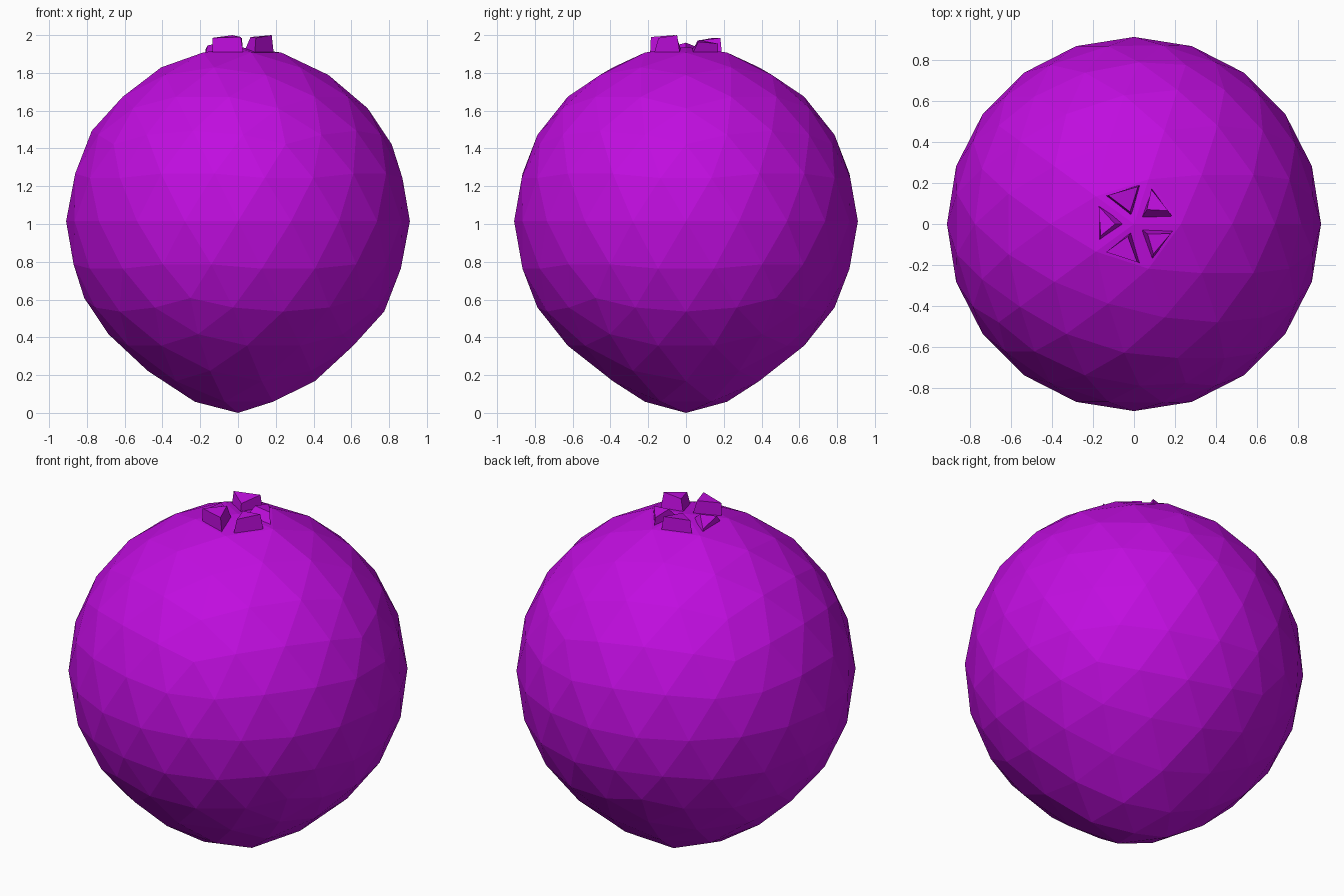
import bpy, bmesh, math
from mathutils import Vector

if "Cube" in bpy.data.objects:
    bpy.data.objects.remove(bpy.data.objects["Cube"])

mat = bpy.data.materials.new("berry_purple")
mat.diffuse_color = (0.53, 0.004, 0.74, 1)
mat.use_nodes = True
mat.node_tree.nodes["Principled BSDF"].inputs["Base Color"].default_value = mat.diffuse_color
R, CZ = 0.91, 1.015


def make_object(name, bm):
    bmesh.ops.recalc_face_normals(bm, faces=bm.faces[:])
    mesh = bpy.data.meshes.new(name)
    bm.to_mesh(mesh)
    bm.free()
    mesh.materials.append(mat)
    ob = bpy.data.objects.new(name, mesh)
    bpy.context.collection.objects.link(ob)
    return ob


# Berry body: low-poly sphere with the bottom softly pulled to a point
bm = bmesh.new()
bmesh.ops.create_icosphere(bm, subdivisions=3, radius=R)
for v in bm.verts:
    r = math.hypot(v.co.x, v.co.y)
    if v.co.z < 0:
        fall = max(0.0, 1 - r / 0.65)
        v.co.z -= 0.105 * (3 * fall ** 2 - 2 * fall ** 3)
    elif r < 0.3:
        v.co.z += 0.012
    v.co.z += CZ
make_object("berry_body", bm)


# Crown: five tilted wedges around the top, slightly sunk in the body
def sepal(i, angle, h_outer_a, h_outer_b, h_inner, shift):
    c, s = math.cos(angle), math.sin(angle)
    base = [(0.042, 0, 1.915), (0.172, -0.087, 1.895), (0.172, 0.087, 1.895)]
    heights = (h_inner, h_outer_a, h_outer_b)
    bm = bmesh.new()
    low, top = [], []
    for (r, t, z), h, (dr, dt) in zip(base, heights, shift):
        low.append(bm.verts.new((r * c - t * s, r * s + t * c, z)))
        r, t = r + dr, t + dt
        top.append(bm.verts.new((r * c - t * s, r * s + t * c, h)))
    bm.faces.new(low[::-1])
    bm.faces.new(top)
    for k in range(3):
        n = (k + 1) % 3
        bm.faces.new((low[k], low[n], top[n], top[k]))
    make_object(f"crown_wedge_{i}", bm)


sepals = [
    (36, 1.965, 1.955, 1.975, ((0.05, 0.02), (0, 0.042), (-0.005, 0))),
    (108, 1.985, 1.985, 1.97, ((0.02, 0.0), (-0.005, 0.012), (0, -0.01))),
    (180, 1.925, 1.945, 1.96, ((0.05, 0.0), (0, 0.0), (-0.01, -0.03))),
    (252, 1.985, 1.99, 2.0, ((0.025, -0.01), (0, 0.0), (0, -0.015))),
    (324, 1.985, 2.0, 1.99, ((0.04, 0.0), (-0.01, 0.025), (0, -0.02))),
]
for i, (deg, a, b, inner, shift) in enumerate(sepals):
    sepal(i + 1, math.radians(deg), a, b, inner, shift)
